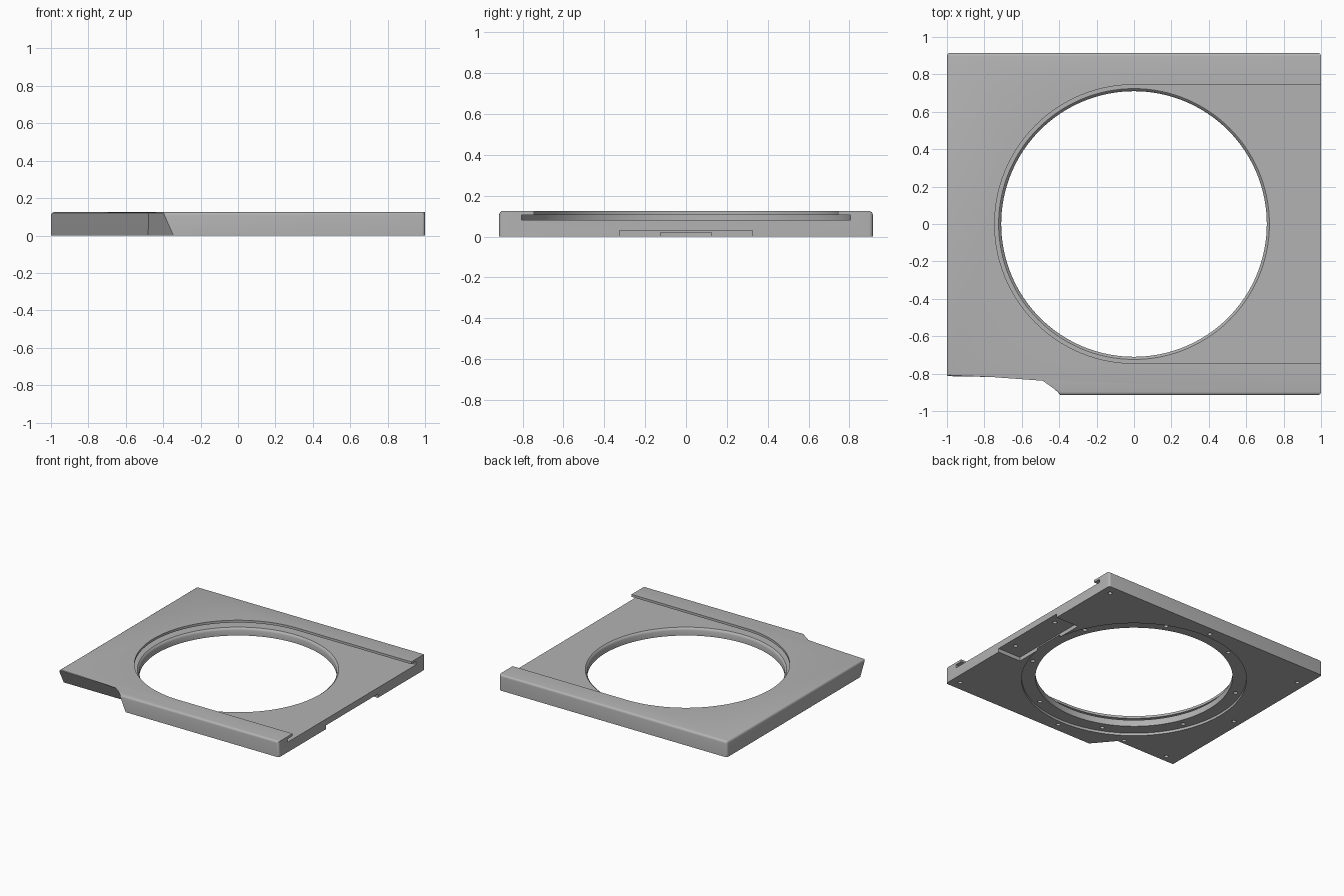
import bpy, bmesh
from math import pi, cos, sin, radians

cube = bpy.data.objects.get("Cube")
if cube:
    bpy.data.objects.remove(cube, do_unlink=True)

TOP = 0.125
SEG = 128

grey = bpy.data.materials.new("plain grey")
grey.use_nodes = True
colour = (0.45, 0.45, 0.45, 1)
grey.diffuse_color = colour
grey.node_tree.nodes["Principled BSDF"].inputs["Base Color"].default_value = colour


def loft(bm, sections):
    """Skin a stack of (outline, height) sections and cap both ends."""
    rings = [[bm.verts.new((x, y, z)) for x, y in pts] for pts, z in sections]
    n = len(rings[0])
    for a, b in zip(rings, rings[1:]):
        for i in range(n):
            j = (i + 1) % n
            bm.faces.new((a[i], a[j], b[j], b[i]))
    bm.faces.new(rings[0][::-1])
    bm.faces.new(rings[-1])
    return rings


def to_object(name, bm):
    bmesh.ops.recalc_face_normals(bm, faces=bm.faces)
    mesh = bpy.data.meshes.new(name)
    bm.to_mesh(mesh)
    bm.free()
    mesh.materials.append(grey)
    obj = bpy.data.objects.new(name, mesh)
    bpy.context.collection.objects.link(obj)
    return obj


def circle(r, cx=0, cy=0, n=SEG):
    return [(cx + r * cos(2 * pi * i / n), cy + r * sin(2 * pi * i / n)) for i in range(n)]


def channel(r):
    """Half circle on the left, running straight out past the right edge."""
    half = SEG // 2
    arc = [(r * cos(pi / 2 + pi * i / half), r * sin(pi / 2 + pi * i / half))
           for i in range(half + 1)]
    return arc + [(1.2, -r), (1.2, r)]


# Plate with an undercut step at the front
def outline(undercut):
    step = -0.82 + undercut
    toe = -0.40 + undercut * 0.84
    return [(-1, step), (-0.48, step), (toe, -0.915), (1, -0.915), (1, 0.915), (-1, 0.915)]


bm = bmesh.new()
low, high = loft(bm, [(outline(0.065), 0), (outline(0), TOP)])
corners = [e for e in bm.edges if any(e.verts[0] in (low[i], high[i]) and
           e.verts[1] in (low[i], high[i]) for i in (3, 4, 5))]
rim = [e for e in bm.edges if all(v in high for v in e.verts)
       and not all(v.co.x > 0.99 for v in e.verts)]
bmesh.ops.bevel(bm, geom=corners + rim, offset=0.018, segments=4,
                profile=0.5, affect='EDGES', clamp_overlap=True)
plate = to_object("slide_plate", bm)


def cut(name, *stacks):
    """Subtract one or more separate lofted solids from the plate."""
    tool_bm = bmesh.new()
    for sections in stacks:
        loft(tool_bm, sections)
    tool = to_object(name, tool_bm)
    tool.hide_render = True
    mod = plate.modifiers.new(name, 'BOOLEAN')
    mod.operation = 'DIFFERENCE'
    mod.solver = 'EXACT'
    mod.object = tool
    bpy.context.view_layer.objects.active = plate
    bpy.ops.object.modifier_apply(modifier=name)
    bpy.data.objects.remove(tool, do_unlink=True)


# Sliding channel with its wider undercut groove
cut("channel_opening", [(channel(0.745), 0.09), (channel(0.745), 0.2)])
cut("channel_undercut", [(channel(0.805), 0.08), (channel(0.805), 0.106)])

# Central opening with an eased upper rim
cut("central_opening", [(circle(0.71), -0.1), (circle(0.71), 0.062),
                        (circle(0.714), 0.072), (circle(0.724), 0.08),
                        (circle(0.724), 0.085)])

# Shallow recesses underneath
cut("ring_recess", [(circle(0.81), -0.1), (circle(0.81), 0.02)])
pocket = [(0.80, -0.325), (1.2, -0.325), (1.2, 0.325), (0.80, 0.325)]
cut("end_pocket", [(pocket, -0.1), (pocket, 0.03)])

# Screw holes: ring, edges and end pocket
spots = [(0.765 * cos(radians(a + 22.5)), 0.765 * sin(radians(a + 22.5)))
         for a in range(0, 360, 45)]
spots += [(0.93, 0.84), (0.93, -0.84), (-0.93, 0.72), (-0.89, -0.70),
          (0, 0.85), (0, -0.85), (-0.94, 0), (-0.51, -0.72)]
spots += [(0.93, s * 0.22) for s in (-1, 1)]
cut("screw_holes", *[[(circle(0.016, x, y, 16), -0.1), (circle(0.016, x, y, 16), 0.06)]
                     for x, y in spots])

# Smooth curves, crisp edges
for o in bpy.context.selected_objects:
    o.select_set(False)
plate.select_set(True)
bpy.context.view_layer.objects.active = plate
bpy.ops.object.shade_smooth_by_angle(angle=radians(30))
